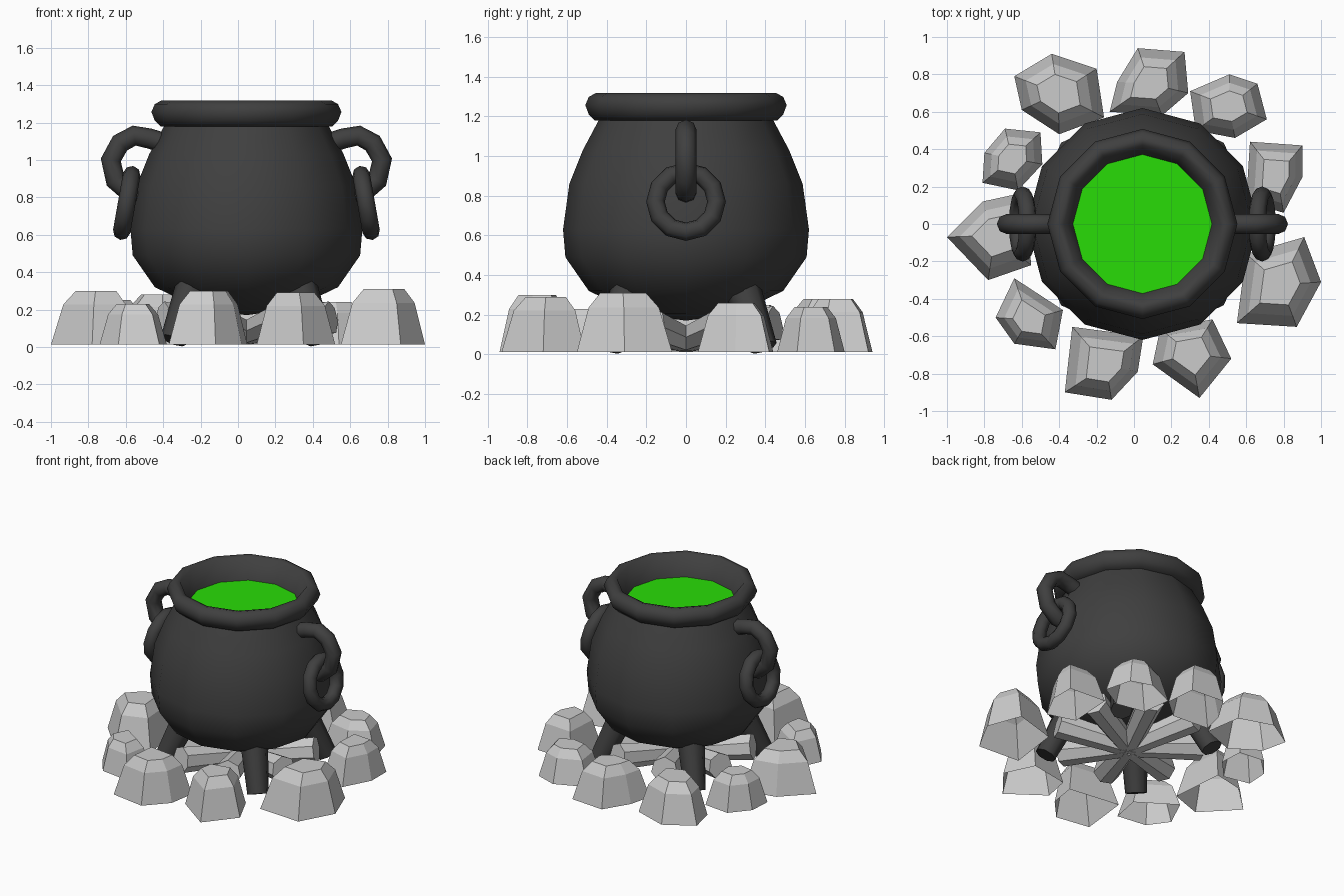
import bpy, bmesh, math
from mathutils import Vector

if "Cube" in bpy.data.objects:
    bpy.data.objects.remove(bpy.data.objects["Cube"])

CX = 0.045  # the pot sits slightly right of the stone ring's centre


def material(name, rgb):
    m = bpy.data.materials.new(name)
    m.diffuse_color = (*rgb, 1)
    m.use_nodes = True
    m.node_tree.nodes["Principled BSDF"].inputs["Base Color"].default_value = m.diffuse_color
    return m


IRON = material("dark_iron", (0.05, 0.05, 0.05))
BREW = material("green_brew", (0.022, 0.72, 0.002))


def finish(ob, mat=None, smooth=None):
    if mat:
        ob.data.materials.append(mat)
    if smooth:
        bpy.ops.object.select_all(action='DESELECT')
        ob.select_set(True)
        bpy.context.view_layer.objects.active = ob
        bpy.ops.object.shade_smooth_by_angle(angle=math.radians(smooth))
    return ob


def from_bmesh(name, bm):
    bmesh.ops.remove_doubles(bm, verts=bm.verts, dist=1e-5)
    bmesh.ops.recalc_face_normals(bm, faces=bm.faces)
    me = bpy.data.meshes.new(name)
    bm.to_mesh(me)
    bm.free()
    ob = bpy.data.objects.new(name, me)
    bpy.context.collection.objects.link(ob)
    return ob


def lathe(name, profile, steps=12, closed=False):
    bm = bmesh.new()
    vs = [bm.verts.new((r, 0, z)) for r, z in profile]
    pairs = list(zip(vs, vs[1:])) + ([(vs[-1], vs[0])] if closed else [])
    geom = vs + [bm.edges.new(p) for p in pairs]
    bmesh.ops.spin(bm, geom=geom, axis=(0, 0, 1), cent=(0, 0, 0),
                   steps=steps, angle=math.tau)
    ob = from_bmesh(name, bm)
    ob.location.x = CX
    return ob


def rod(name, a, b, r1, r2, sides):
    a, b = Vector(a), Vector(b)
    bpy.ops.mesh.primitive_cone_add(vertices=sides, radius1=r1, radius2=r2,
                                    depth=(b - a).length, location=(a + b) / 2)
    ob = bpy.context.object
    ob.name = name
    ob.rotation_euler = (b - a).to_track_quat('Z', 'Y').to_euler()
    return ob


def polar(r, deg, z):
    t = math.radians(deg)
    return (CX + r * math.cos(t), r * math.sin(t), z)


# Pot body, rolled rim and liquid
finish(lathe("pot_body", [(0, .17), (.25, .205), (.49, .32), (.608, .49), (.62, .63),
                          (.588, .86), (.52, 1.03), (.435, 1.19)]), IRON, 60)
finish(lathe("pot_rim", [(.508, 1.257), (.49, 1.298), (.455, 1.318), (.42, 1.31), (.37, 1.16),
                         (.41, 1.177), (.46, 1.18), (.49, 1.21)], closed=True), IRON, 80)
finish(lathe("liquid", [(0, 1.165), (.385, 1.165)]), BREW)

# Side handles with hanging rings
ARC = [(.44, 1.09), (.52, 1.115), (.60, 1.13), (.675, 1.09), (.725, 1.0),
       (.70, .89), (.62, .82), (.5, .81)]
for side, s in (("right", 1), ("left", -1)):
    cu = bpy.data.curves.new(side + "_handle", 'CURVE')
    cu.dimensions = '3D'
    cu.bevel_depth, cu.bevel_resolution, cu.use_fill_caps = .054, 2, True
    sp = cu.splines.new('POLY')
    sp.points.add(len(ARC) - 1)
    for p, (r, z) in zip(sp.points, ARC):
        p.co = (CX + s * r, 0, z, 1)
    ob = bpy.data.objects.new(side + "_handle", cu)
    bpy.context.collection.objects.link(ob)
    bpy.ops.object.select_all(action='DESELECT')
    ob.select_set(True)
    bpy.context.view_layer.objects.active = ob
    bpy.ops.object.convert(target='MESH')
    finish(bpy.context.object, IRON, 60)

    bpy.ops.mesh.primitive_torus_add(major_segments=12, minor_segments=8,
                                     major_radius=.154, minor_radius=.047,
                                     location=(CX + s * .64, 0, .77),
                                     rotation=(0, s * math.radians(80), 0))
    ring = bpy.context.object
    ring.name = side + "_ring"
    finish(ring, IRON, 60)

# Four splayed legs
for i in range(4):
    a = 45 + 90 * i
    finish(rod(f"leg_{i + 1}", polar(.55, a, .035), polar(.38, a, .38), .072, .095, 8), IRON, 50)

# Firewood fanned out under the pot
for i in range(8):
    a = 22.5 + 45 * i
    finish(rod(f"log_{i + 1}", polar(.0, a, .075), polar(.49, a, .155), .068, .09, 7))

# Ring of faceted, open-bottomed stones: height and ground outline of each
STONES = [
    (.28, [(-.44, .91), (-.20, .83), (-.16, .57), (-.40, .48), (-.60, .61), (-.64, .79)]),
    (.28, [(.02, .94), (.27, .92), (.29, .70), (.15, .58), (-.13, .60), (-.09, .76)]),
    (.24, [(.51, .80), (.66, .75), (.71, .56), (.54, .46), (.33, .50), (.30, .71)]),
    (.26, [(.62, .44), (.90, .42), (.90, .25), (.80, .06), (.60, .12)]),
    (.31, [(.91, -.07), (1.0, -.31), (.87, -.55), (.55, -.53), (.60, -.16)]),
    (.29, [(.42, -.51), (.52, -.72), (.35, -.93), (.10, -.75), (.14, -.56)]),
    (.30, [(-.33, -.55), (.05, -.60), (.02, -.79), (-.12, -.94), (-.37, -.90)]),
    (.23, [(-.64, -.29), (-.38, -.46), (-.42, -.67), (-.64, -.64), (-.74, -.50)]),
    (.30, [(-.81, .12), (-.58, .17), (-.55, -.22), (-.78, -.30), (-1.0, -.07)]),
    (.25, [(-.69, .51), (-.50, .49), (-.49, .32), (-.62, .18), (-.81, .22), (-.80, .38)]),
]
for i, (h, outline) in enumerate(STONES):
    bm = bmesh.new()
    n = len(outline)
    c = sum((Vector(p) for p in outline), Vector((0, 0))) / n
    rings = []
    for scale, z in ((1, .012), (.74, h * .76), (.48, h)):
        rings.append([bm.verts.new((*(c + (Vector(p) - c) * scale), z)) for p in outline])
    for lo, hi in zip(rings, rings[1:]):
        for k in range(n):
            bm.faces.new((lo[k], lo[k - 1], hi[k - 1], hi[k]))
    bm.faces.new(rings[-1])
    from_bmesh(f"stone_{i + 1}", bm)
